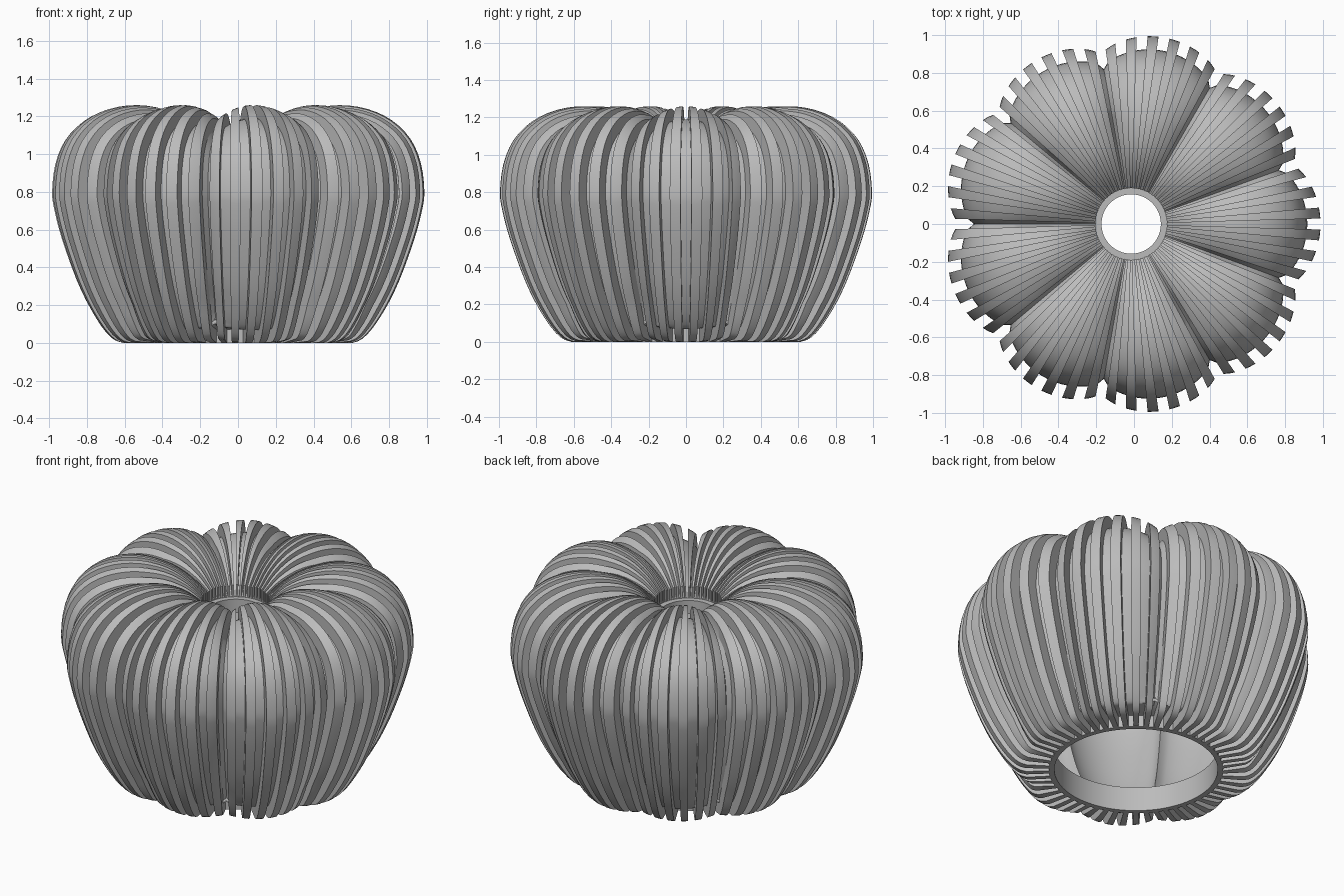
import bpy, bmesh, math
from mathutils import Vector

if "Cube" in bpy.data.objects:
    bpy.data.objects.remove(bpy.data.objects["Cube"])

LOBES, RIBS = 9, 54
CX = -0.015                      # axis offset that centres the odd-lobed outline
RIB_DEPTH, WALL, LOBE_DEPTH = 0.07, 0.025, 0.10

grey = bpy.data.materials.new("light grey")
grey.diffuse_color = (0.5, 0.5, 0.5, 1)
grey.use_nodes = True
grey.node_tree.nodes["Principled BSDF"].inputs["Base Color"].default_value = grey.diffuse_color

# Half profile (radius, height) through the crown of a lobe, bottom to top
KEYS = [(.485, 0), (.62, .0), (.70, .045), (.79, .17), (.87, .33), (.95, .55), (.99, .70),
        (1.003, .80), (.985, .95), (.93, 1.08), (.83, 1.18), (.70, 1.24), (.55, 1.26),
        (.40, 1.235), (.28, 1.17), (.19, 1.08)]


def smooth_profile(keys, steps=3):
    """Catmull-Rom curve through the key points."""
    p = [Vector(k) for k in keys]
    p = [2 * p[0] - p[1]] + p + [2 * p[-1] - p[-2]]
    out = []
    for i in range(1, len(p) - 2):
        a, b, c, d = p[i - 1:i + 3]
        for s in range(steps):
            t = s / steps
            out.append(0.5 * (2 * b + (c - a) * t + (2 * a - 5 * b + 4 * c - d) * t ** 2
                              + (3 * b - a - 3 * c + d) * t ** 3))
    return out + [p[-2]]


PROFILE = smooth_profile(KEYS)
N = len(PROFILE)
for q in PROFILE:
    q.y = max(q.y, 0)

# Outward normals, with both ends turned vertical so the rims stay on their rings
NORMALS = []
for i in range(N):
    t = PROFILE[min(i + 1, N - 1)] - PROFILE[max(i - 1, 0)]
    n = Vector((t.y, -t.x)).normalized()
    k = max(0, (i - (N - 8)) / 7)
    NORMALS.append(n.lerp(Vector((0, 1)), k).normalized())
NORMALS[0] = Vector((0, -1))


def lobe_inset(angle):
    return LOBE_DEPTH * (1 - abs(math.cos(angle * LOBES / 2)) ** 0.6)


def column(angle, depth):
    """Points of the profile at one angle, sunk inward by the lobe shape plus a depth."""
    pts = []
    for i, (p, n) in enumerate(zip(PROFILE, NORMALS)):
        fade = min(1, i / 9, 0.1 + (N - 1 - i) / 9)
        q = p - n * (lobe_inset(angle) * fade + depth)
        pts.append((CX + q.x * math.cos(angle), q.x * math.sin(angle), q.y))
    return pts


def finish(bm, name):
    bmesh.ops.remove_doubles(bm, verts=bm.verts, dist=1e-5)
    bmesh.ops.recalc_face_normals(bm, faces=bm.faces)
    me = bpy.data.meshes.new(name)
    bm.to_mesh(me)
    bm.free()
    ob = bpy.data.objects.new(name, me)
    bpy.context.collection.objects.link(ob)
    me.materials.append(grey)
    bpy.ops.object.select_all(action='DESELECT')
    ob.select_set(True)
    bpy.context.view_layer.objects.active = ob
    bpy.ops.object.shade_smooth_by_angle(angle=math.radians(30))
    return ob


def loft(loops, name):
    """Skin a closed series of closed loops."""
    bm = bmesh.new()
    rows = [[bm.verts.new(c) for c in loop] for loop in loops]
    m = len(rows[0])
    for a, b in zip(rows, rows[1:] + rows[:1]):
        for j in range(m):
            bm.faces.new((a[j], b[j], b[(j + 1) % m], a[(j + 1) % m]))
    return finish(bm, name)


# Lobed shade: raised ribs alternate with sunken strips around the axis
step = math.pi / RIBS
loops = []
for s in range(2 * RIBS):
    depth = 0 if s % 2 else RIB_DEPTH
    for u in (-0.5, 0, 0.5):
        a = (s + u) * step
        loops.append(column(a, depth) + column(a, RIB_DEPTH + WALL)[::-1])
loft(loops, "ribbed_shade")


# Collars holding the rib ends
def ring(name, r_in, r_out, z0, z1, sides=96):
    section = [(r_out, z0), (r_out, z1), (r_in, z1), (r_in, z0)]
    loft([[(CX + r * math.cos(a), r * math.sin(a), z) for r, z in section]
          for a in (2 * math.pi * i / sides for i in range(sides))], name)


ring("bottom_ring", 0.46, 0.49, 0.0, 0.15)
ring("top_ring", 0.157, 0.19, 0.92, 1.005)
